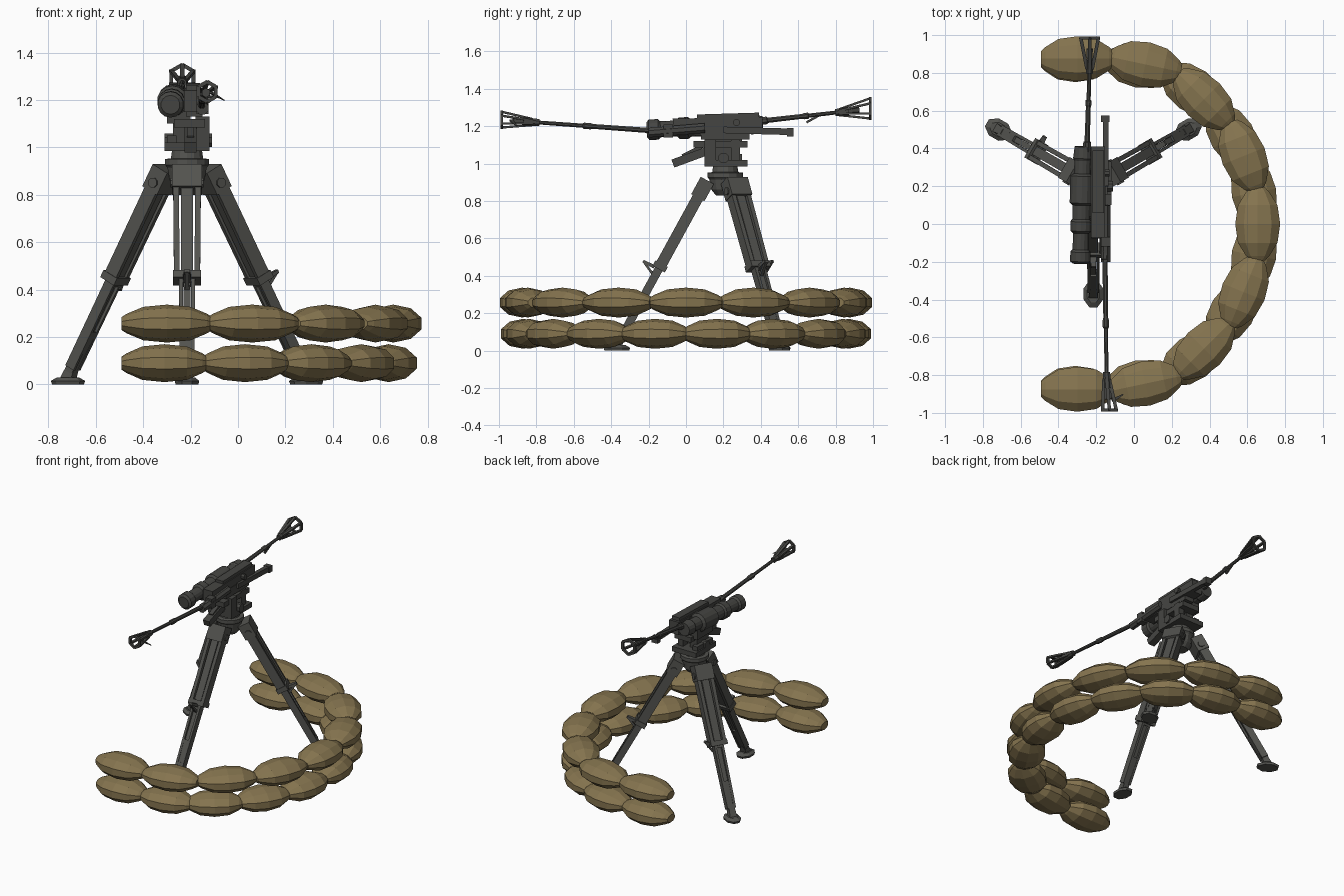
import bpy, bmesh, math
from mathutils import Vector as V

if "Cube" in bpy.data.objects:
    bpy.data.objects.remove(bpy.data.objects["Cube"])

def material(name, c):
    m = bpy.data.materials.new(name)
    m.diffuse_color = (*c, 1)
    m.use_nodes = True
    m.node_tree.nodes["Principled BSDF"].inputs["Base Color"].default_value = m.diffuse_color
    return m

SAND = material("sandbag tan", (0.235, 0.175, 0.078))
METAL = material("grey metal", (0.085, 0.085, 0.077))
DARK = material("dark metal", (0.06, 0.06, 0.055))

def finish(bm, name, mat, smooth=False):
    bmesh.ops.recalc_face_normals(bm, faces=bm.faces)
    me = bpy.data.meshes.new(name)
    bm.to_mesh(me)
    bm.free()
    me.materials.append(mat)
    for p in me.polygons:
        p.use_smooth = False
    ob = bpy.data.objects.new(name, me)
    bpy.context.collection.objects.link(ob)
    return ob

def loft(bm, p, q, prof, n=10, sx=1, sy=1, side=None, phase=0.5):
    """Round sections along p-q; prof holds (fraction, radius)."""
    p, q = V(p), V(q)
    d = (q - p).normalized()
    s = V(side) if side else d.cross(V((0, 0, 1)))
    if s.length < 1e-4:
        s = V((1, 0, 0))
    s = (s - d * s.dot(d)).normalized()
    u = s.cross(d)
    rings = []
    for t, r in prof:
        c = p.lerp(q, t)
        rings.append([bm.verts.new(c + s * (r * sx * math.cos((i + phase) * math.tau / n))
                                   + u * (r * sy * math.sin((i + phase) * math.tau / n)))
                      for i in range(n)])
    for a, b in zip(rings, rings[1:]):
        for i in range(n):
            j = (i + 1) % n
            bm.faces.new((a[i], a[j], b[j], b[i]))
    bm.faces.new(rings[0])
    bm.faces.new(rings[-1])

def rod(bm, p, q, r, r2=None, n=8):
    loft(bm, p, q, [(0, r), (1, r if r2 is None else r2)], n)

def beam(bm, p, q, w, h, side=None, taper=1):
    """Rectangular bar, w across the side direction, h deep."""
    k = math.sqrt(0.5)
    loft(bm, p, q, [(0, k), (1, k * taper)], 4, w, h, side)

def box(bm, x0, x1, y0, y1, z0, z1, taper=1):
    beam(bm, ((x0 + x1) / 2, (y0 + y1) / 2, z0), ((x0 + x1) / 2, (y0 + y1) / 2, z1),
         x1 - x0, y1 - y0, (1, 0, 0), taper)

# sandbag wall: two staggered layers, mirrored front to back
BAG = [(0, .34), (.06, .52), (.24, .88), (.5, 1), (.76, .88), (.94, .52), (1, .34)]
upper = [(-.30, .875, 0), (.06, .845, -12), (.37, .66, -45), (.58, .36, -68), (.655, 0, -90)]
lower = [(-.31, .87, 0), (.03, .84, -10), (.31, .71, -36), (.52, .465, -58), (.635, .165, -79)]
for label, bags, z, half in (("upper", upper, .257, .192), ("lower", lower, .09, .182)):
    for i, (x, y, a) in enumerate(bags):
        for m in ((1, -1) if y else (1,)):
            bm = bmesh.new()
            d = V((math.cos(math.radians(a)), m * math.sin(math.radians(a)), 0)) * half
            c = V((x, y * m, z))
            loft(bm, c - d, c + d, BAG, 10, .125, .08, phase=.5)
            finish(bm, f"{label}_sandbag_{i}_{'back' if m > 0 else 'front'}", SAND)

# tripod legs
HUB = V((-.215, .21, 0))
for name, az, spur_turn in (("left", 150, -90), ("right", 30, 0), ("front", 270, 0)):
    a = math.radians(az)
    out = V((math.cos(a), math.sin(a), 0))
    s = V((-out.y, out.x, 0))
    top = HUB + out * .11 + V((0, 0, .885))
    foot = HUB + out * .57 + V((0, 0, .045))
    at = lambda t: top.lerp(foot, t)
    d = (foot - top).normalized()
    n = s.cross(d)
    bm = bmesh.new()
    for k in (-1, 1):
        beam(bm, at(.0) + s * k * .047, at(.53) + s * k * .043, .024, .06, s)   # side rails
        beam(bm, at(.53) + s * k * .026, at(.97) + s * k * .022, .016, .045, s)  # lower rails
    beam(bm, at(0), at(.55), .05, .045, s)
    beam(bm, at(.5), at(.8), .03, .022, s)
    beam(bm, at(.78), at(1), .058, .045, s, .75)
    finish(bm, name + "_leg", METAL)
    bm = bmesh.new()
    beam(bm, at(-.03), at(.08), .125, .08, s)       # top clamp
    beam(bm, at(.50), at(.535), .118, .075, s)       # middle collar
    rod(bm, at(.04) - s * .07, at(.04) + s * .07, .022)
    b = a + math.radians(spur_turn)
    sp = V((math.cos(b), math.sin(b), 0))
    e = at(.52) + sp * .03
    beam(bm, e, e + sp * .06 + V((0, 0, .03)), .035, .02, None, .7)
    beam(bm, e + V((0, 0, -.05)), e + sp * .06 + V((0, 0, .03)), .02, .015, None, .7)
    finish(bm, name + "_leg_clamps", METAL)
    # foot plate with ankle
    bm = bmesh.new()
    c = HUB + out * .58
    loft(bm, c + V((0, 0, 0)), c + V((0, 0, .03)), [(0, .065), (.5, .07), (1, .045)], 8, .8, 1.1, s)
    beam(bm, c + V((0, 0, .02)), c - out * .035 + V((0, 0, .1)), .05, .05, s, .7)
    finish(bm, name + "_foot", METAL)

# tripod head
bm = bmesh.new()
loft(bm, HUB + V((0, 0, .83)), HUB + V((0, 0, .985)),
     [(0, .05), (.2, .075), (.55, .085), (.62, .095), (.78, .095), (.8, .07), (1, .065)], 14)
finish(bm, "tripod_head", METAL)

# cradle between head and gun
bm = bmesh.new()
box(bm, -.31, -.12, .10, .33, .985, 1.02)
box(bm, -.30, -.26, .12, .30, 1.0, 1.05)
box(bm, -.18, -.12, .10, .16, 1.0, 1.13)
box(bm, -.18, -.14, .24, .29, 1.0, 1.13)
box(bm, -.275, -.22, .14, .27, 1.0, 1.14)
box(bm, -.27, -.14, .04, .33, 1.085, 1.12)
rod(bm, (-.31, .2, 1.03), (-.11, .2, 1.03), .03)
beam(bm, (-.2, .12, 1.07), (-.2, -.07, 1.0), .05, .045, (1, 0, 0))
beam(bm, (-.2, .10, 1.1), (-.2, -.02, 1.04), .03, .02, (1, 0, 0))
finish(bm, "cradle", DARK)

# receiver
bm = bmesh.new()
beam(bm, (-.19, -.07, 1.195), (-.19, .41, 1.205), .075, .09, (1, 0, 0))
beam(bm, (-.19, .06, 1.24), (-.19, .39, 1.25), .06, .045, (1, 0, 0))
box(bm, -.22, -.15, .08, .34, 1.13, 1.19)
rod(bm, (-.23, .27, 1.22), (-.13, .27, 1.22), .02)
rod(bm, (-.15, -.2, 1.165), (-.15, .1, 1.19), .028)
box(bm, -.175, -.125, -.12, -.07, 1.14, 1.21)
finish(bm, "receiver", DARK)

# rear stock
bm = bmesh.new()
beam(bm, (-.15, .2, 1.18), (-.15, .56, 1.17), .03, .035, (1, 0, 0))
box(bm, -.175, -.13, .54, .575, 1.145, 1.19)
finish(bm, "rear_stock", DARK)

# side sighting tube
bm = bmesh.new()
loft(bm, (-.285, -.21, 1.18), (-.27, .41, 1.21),
     [(0, .04), (.02, .055), (.1, .055), (.12, .043), (.26, .043), (.28, .058), (.36, .058),
      (.38, .048), (.5, .05), (.52, .065), (.75, .065), (.77, .045), (.88, .045), (.9, .052), (1, .045)], 14)
box(bm, -.3, -.2, .12, .3, 1.1, 1.17)
finish(bm, "sighting_tube", DARK)

# two barrels with skeletal flared muzzles
def barrel(name, p, q, tip, r_tip, spike):
    p, q, tip = V(p), V(q), V(tip)
    bm = bmesh.new()
    loft(bm, p, q, [(0, .022), (.12, .022), (.13, .015), (.55, .014), (.57, .018),
                    (.62, .018), (.63, .012), (1, .011)], 8)
    loft(bm, q.lerp(p, .05), q.lerp(tip, .3), [(0, .02), (1, .025)], 8)
    N = 6
    ring = []
    for i in range(N):
        a = (i + .5) * math.tau / N
        o = V((math.cos(a), 0, math.sin(a)))
        ring.append(tip + o * r_tip)
        beam(bm, q + o * .016, ring[-1], .018, .012)
    for i in range(N):
        beam(bm, ring[i], ring[(i + 1) % N], .014, .016, (0, 1, 0))
    rod(bm, q, tip.lerp(q, .35), .014, .02, 6)
    if spike:
        beam(bm, tip.lerp(q, .3) + V((.02, 0, 0)), tip.lerp(q, .5) + V((.08, 0, -.03)), .02, .01, None, .3)
    else:
        beam(bm, p.lerp(q, .78), p.lerp(q, .6) + V((0, 0, -.035)), .012, .012, (1, 0, 0))
    finish(bm, name, DARK)

barrel("back_barrel", (-.25, .38, 1.225), (-.235, .82, 1.275), (-.235, .985, 1.295), .054, False)
barrel("front_barrel", (-.155, -.1, 1.17), (-.145, -.82, 1.222), (-.13, -.985, 1.235), .042, True)
